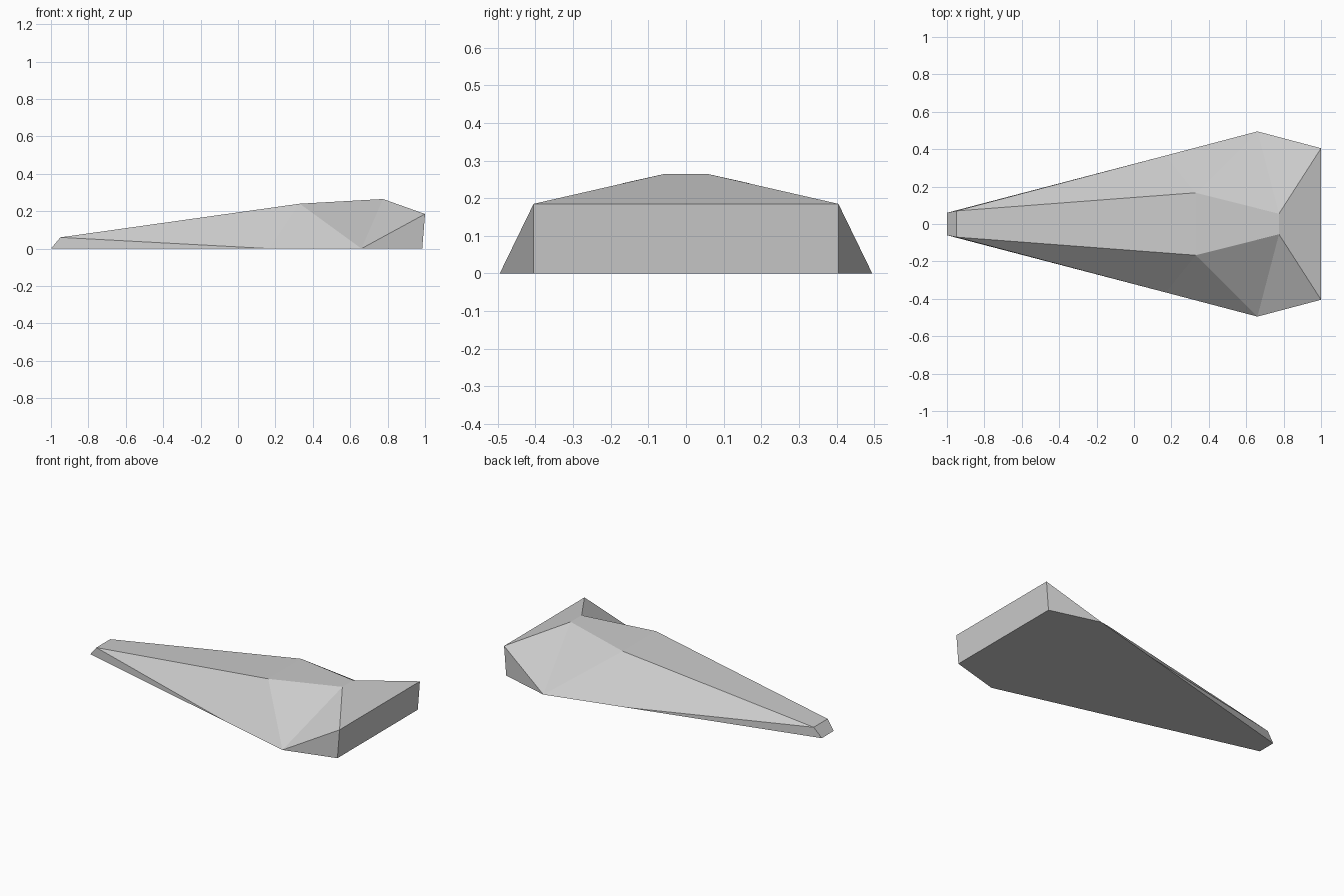
import bpy
import bmesh

default_cube = bpy.data.objects.get("Cube")
if default_cube:
    bpy.data.objects.remove(default_cube, do_unlink=True)

grey = bpy.data.materials.new("plain_grey")
grey.use_nodes = True
colour = (0.6, 0.6, 0.6, 1)
grey.diffuse_color = colour
grey.node_tree.nodes["Principled BSDF"].inputs["Base Color"].default_value = colour

# Corners of one half of the hull
corners = {
    "nose_low": (-1, 0.06, 0),
    "nose_top": (-0.95, 0.07, 0.06),
    "chine": (0.17, 0.366, 0),
    "flank": (0.66, 0.495, 0),
    "shoulder": (0.33, 0.167, 0.24),
    "peak": (0.775, 0.055, 0.265),
    "tail_top": (1, 0.405, 0.185),
    "tail_low": (0.985, 0.405, 0),
}
# Facets that appear on each side
side_facets = [
    ("nose_low", "chine", "nose_top"),
    ("nose_top", "chine", "shoulder"),
    ("chine", "flank", "shoulder"),
    ("shoulder", "flank", "peak"),
    ("flank", "tail_top", "peak"),
    ("flank", "tail_low", "tail_top"),
]
# Loops whose neighbouring pairs span the centre line
deck = ["nose_low", "nose_top", "shoulder", "peak", "tail_top", "tail_low"]
keel = ["nose_low", "chine", "flank", "tail_low"]

bm = bmesh.new()
left, right = [
    {name: bm.verts.new((x, side * y, z)) for name, (x, y, z) in corners.items()}
    for side in (1, -1)
]
for half in (left, right):
    for facet in side_facets:
        bm.faces.new([half[name] for name in facet])
for a, b in zip(deck, deck[1:]):
    bm.faces.new((left[a], left[b], right[b], right[a]))
bm.faces.new([left[n] for n in keel] + [right[n] for n in reversed(keel)])
bmesh.ops.recalc_face_normals(bm, faces=bm.faces[:])

mesh = bpy.data.meshes.new("wedge_hull")
bm.to_mesh(mesh)
bm.free()
mesh.materials.append(grey)
hull = bpy.data.objects.new("wedge_hull", mesh)
bpy.context.collection.objects.link(hull)
